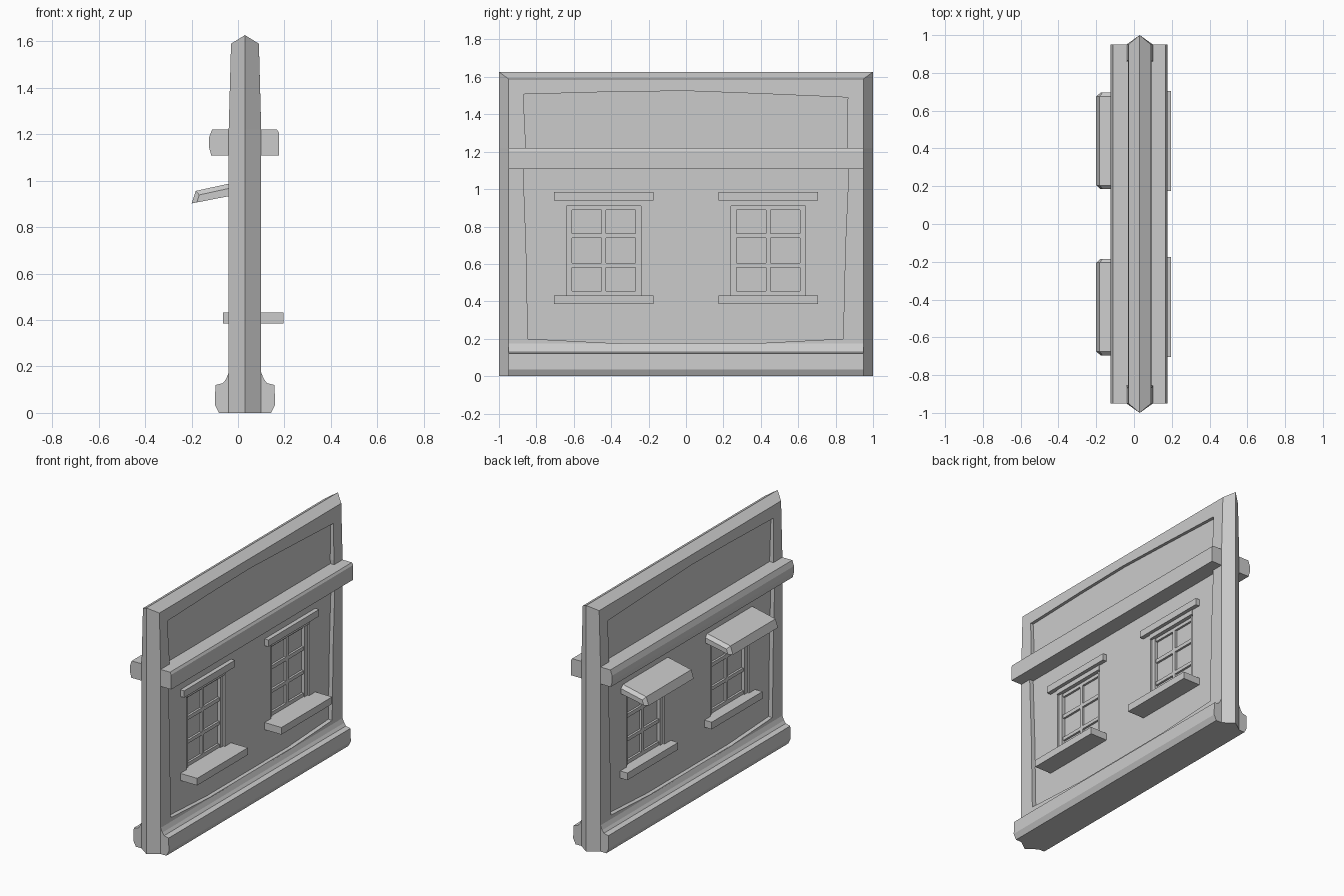
import bpy, bmesh

if "Cube" in bpy.data.objects:
    bpy.data.objects.remove(bpy.data.objects["Cube"])

CX = 0.03          # wall centre plane


def finish(name, bm):
    bmesh.ops.recalc_face_normals(bm, faces=bm.faces)
    me = bpy.data.meshes.new(name)
    bm.to_mesh(me)
    bm.free()
    ob = bpy.data.objects.new(name, me)
    bpy.context.collection.objects.link(ob)
    return ob


def prism(name, pts, a, b, axis):
    """Extrude a profile: axis 'y' takes (x, z) points, axis 'x' takes (y, z)."""
    bm = bmesh.new()
    place = (lambda p, t: (p[0], t, p[1])) if axis == 'y' else (lambda p, t: (t, p[0], p[1]))
    ra, rb = ([bm.verts.new(place(p, t)) for p in pts] for t in (a, b))
    bm.faces.new(ra)
    bm.faces.new(rb)
    n = len(pts)
    for i in range(n):
        j = (i + 1) % n
        bm.faces.new((ra[i], ra[j], rb[j], rb[i]))
    return finish(name, bm)


def box(name, x0, x1, y0, y1, z0, z1):
    return prism(name, [(x0, z0), (x1, z0), (x1, z1), (x0, z1)], y0, y1, 'y')


def cut(ob, cutter):
    m = ob.modifiers.new("cut", 'BOOLEAN')
    m.operation, m.solver, m.object = 'DIFFERENCE', 'EXACT', cutter
    bpy.context.view_layer.objects.active = ob
    bpy.ops.object.modifier_apply(modifier=m.name)
    bpy.data.objects.remove(cutter)


# Wall core: pointed ends, tapered parapet, ridged top
bm = bmesh.new()
rings = []
for z, h, zend in ((0, .07, 0), (1.22, .07, 1.22), (1.59, .06, 1.627)):
    rings.append([bm.verts.new(c) for c in (
        (CX + h, -.95, z), (CX + h, .95, z), (CX, 1, zend),
        (CX - h, .95, z), (CX - h, -.95, z), (CX, -1, zend))])
for a, b in zip(rings, rings[1:]):
    for i in range(6):
        j = (i + 1) % 6
        bm.faces.new((a[i], a[j], b[j], b[i]))
bm.faces.new(rings[0])
t = rings[-1]
bm.faces.new((t[0], t[1], t[2], t[5]))
bm.faces.new((t[3], t[4], t[5], t[2]))
wall = finish("wall", bm)

# Sunken plaster panels with uneven outline on both sides
outline = [(-.845, .20), (-.4, .177), (0, .17), (.4, .177), (.84, .20),
           (.852, .7), (.87, 1.1), (.86, 1.25), (.865, 1.49), (.4, 1.51),
           (0, 1.525), (-.4, 1.52), (-.87, 1.507), (-.855, 1.2), (-.87, 1.1), (-.855, .7)]
cut(wall, prism("panel_cutter", outline, CX + .042, .3, 'x'))
cut(wall, prism("panel_cutter", outline, CX - .042, -.3, 'x'))
for yc in (-.44, .44):
    cut(wall, box("window_cutter", -.3, .3, yc - .2, yc + .2, .41, .95))

# Plinth and cornice
half = [(.112, 0), (.13, .035), (.127, .12), (.095, .128), (.082, .145), (.068, .178)]
prism("plinth", [(CX + x, z) for x, z in half] + [(CX - x, z) for x, z in reversed(half)],
      -.95, .95, 'y')
prism("cornice", [(.177, 1.108), (.177, 1.205), (.168, 1.22), (-.112, 1.22), (-.125, 1.185),
                  (-.125, 1.145), (-.115, 1.108)], -.95, .95, 'y')

# Windows
for side, yc in (("left", -.44), ("right", .44)):
    def part(name, h, dy0, dy1, z0, z1):
        return box(f"{side}_{name}", CX - h, CX + h, yc + dy0, yc + dy1, z0, z1)

    part("glass", .008, -.2, .2, .41, .95)
    for s in (-1, 1):
        a, b = sorted((s * .17, s * .2))
        part("stile", .03, a, b, .41, .95)
    part("mullion", .022, -.012, .012, .43, .92)
    for z0, z1 in ((.43, .456), (.582, .605), (.738, .763), (.888, .92)):
        part("glazing_bar", .022, -.17, .17, z0, z1)
    part("head_strip", .047, -.2, .2, .91, .945)
    box(f"{side}_sill", -.065, .195, yc - .265, yc + .265, .385, .432)
    box(f"{side}_lintel", CX, .10, yc - .265, yc + .265, .94, .985)
    # Sloping awning on the back face
    aw = prism(f"{side}_awning", [(.01, .998), (-.182, .956), (-.2, .902), (.01, .943)],
               yc - .255, yc + .255, 'y')
    bm = bmesh.new()
    bm.from_mesh(aw.data)
    edges = [e for e in bm.edges if all(v.co.z > .95 for v in e.verts)
             and abs(e.verts[0].co.y - e.verts[1].co.y) < .01]
    edges += [e for e in bm.edges if all(v.co.x < -.15 for v in e.verts)
              and abs(e.verts[0].co.y - e.verts[1].co.y) < .01]
    bmesh.ops.bevel(bm, geom=edges, offset=.02, segments=1, affect='EDGES')
    bm.to_mesh(aw.data)
    bm.free()
